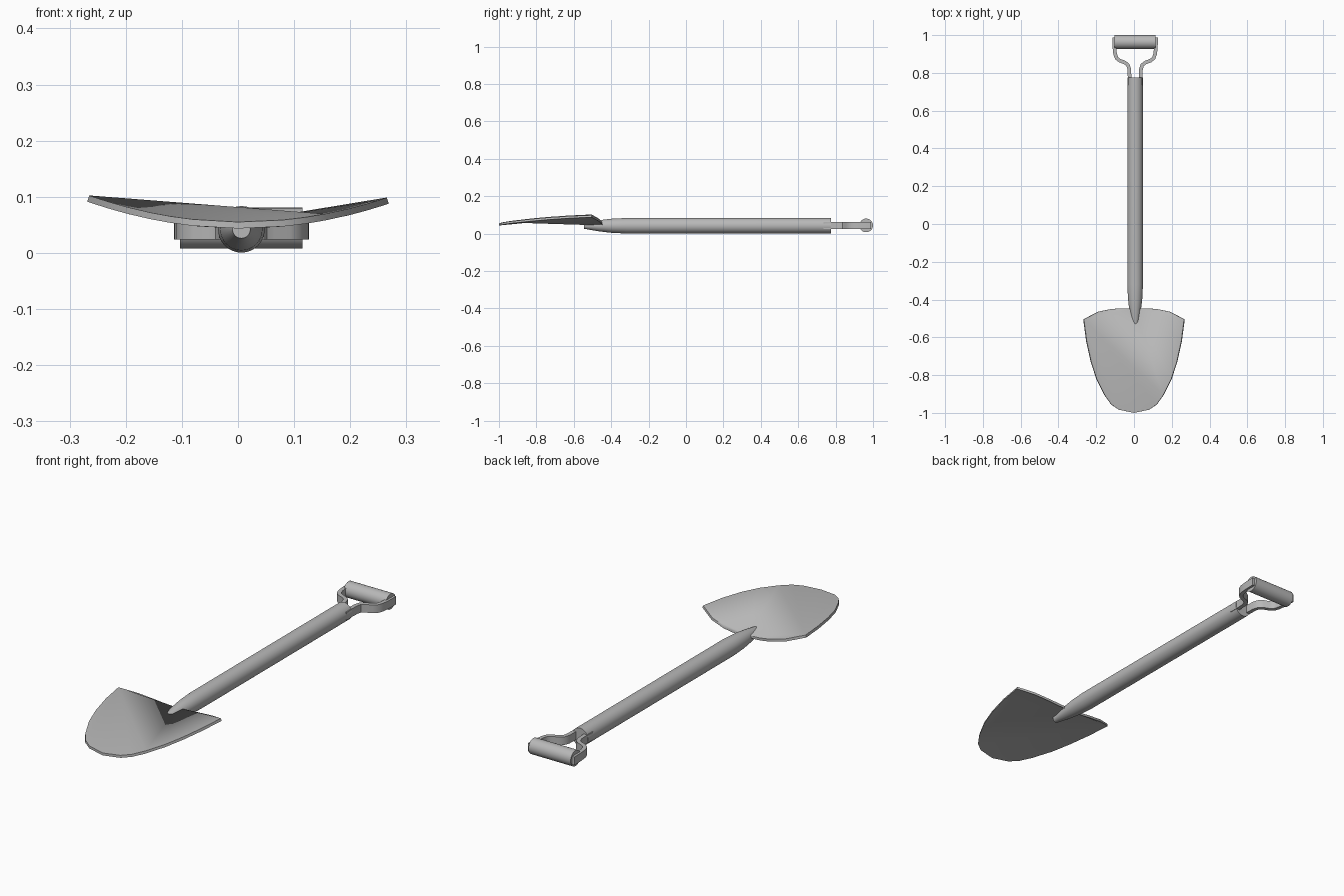
import bpy, bmesh, math
from mathutils import Vector

if "Cube" in bpy.data.objects:
    bpy.data.objects.remove(bpy.data.objects["Cube"])

CX, CZ = 0.006, 0.042      # axis of the shaft

steel = bpy.data.materials.new("grey")
steel.use_nodes = True
GREY = (0.48, 0.48, 0.48, 1)
steel.diffuse_color = GREY
steel.node_tree.nodes["Principled BSDF"].inputs["Base Color"].default_value = GREY


def finish(bm, name, angle=35):
    bmesh.ops.recalc_face_normals(bm, faces=bm.faces)
    mesh = bpy.data.meshes.new(name)
    bm.to_mesh(mesh)
    bm.free()
    mesh.materials.append(steel)
    obj = bpy.data.objects.new(name, mesh)
    bpy.context.collection.objects.link(obj)
    bpy.ops.object.select_all(action='DESELECT')
    obj.select_set(True)
    bpy.context.view_layer.objects.active = obj
    bpy.ops.object.shade_smooth_by_angle(angle=math.radians(angle))
    return obj


def loft(bm, rings):
    """Skin a list of equal point rings and cap both ends."""
    loops = [[bm.verts.new(p) for p in ring] for ring in rings]
    n = len(loops[0])
    for a, b in zip(loops, loops[1:]):
        for i in range(n):
            j = (i + 1) % n
            bm.faces.new((a[i], a[j], b[j], b[i]))
    bm.faces.new(loops[0])
    bm.faces.new(loops[-1])


def circle(n, r):
    return [(r * math.cos(2 * math.pi * i / n), r * math.sin(2 * math.pi * i / n))
            for i in range(n)]


# Shaft with a tapered tip
bm = bmesh.new()
profile = [(-0.545, 0.016), (-0.47, 0.029), (-0.40, 0.0375), (-0.32, 0.0415), (0.775, 0.0415)]
loft(bm, [[(CX + u, y, CZ + v) for u, v in circle(32, r)] for y, r in profile])
finish(bm, "shaft")

# Grip bar across the top
bm = bmesh.new()
loft(bm, [[(x, 0.9635 + u, 0.044 + v) for u, v in circle(32, 0.0365)] for x in (-0.103, 0.115)])
finish(bm, "grip")

# Two bent flat prongs joining the shaft to the grip
path = [Vector(p) for p in [(0.0305, 0.735), (0.0295, 0.78), (0.031, 0.82), (0.038, 0.842),
                            (0.055, 0.855), (0.082, 0.865), (0.098, 0.878), (0.106, 0.90),
                            (0.110, 0.935), (0.111, 0.988)]]
for side, name in ((1, "left_prong"), (-1, "right_prong")):
    bm = bmesh.new()
    rings = []
    for i, p in enumerate(path):
        t = (path[min(i + 1, len(path) - 1)] - path[max(i - 1, 0)]).normalized()
        n = Vector((-t.y, t.x)) * 0.0095
        rings.append([(CX + side * q.x, q.y, z) for q, z in
                      ((p + n, 0.024), (p - n, 0.024), (p - n, 0.062), (p + n, 0.062))])
    loft(bm, rings)
    finish(bm, name)

# Blade: half outline from the back middle round to the front middle
half = [(0.07, -0.447), (0.12, -0.45), (0.19, -0.465), (0.265, -0.505), (0.25, -0.62),
        (0.226, -0.73), (0.197, -0.82), (0.155, -0.905), (0.12, -0.955), (0.08, -0.983)]
outline = [(0, -0.446)] + half + [(0, -1.0)] + [(-x, y) for x, y in reversed(half)]
count = len(outline)
LEFT_CORNER = count - 4     # corner on the -x side
RIGHT_EDGE = 8              # front point on the +x side

bm = bmesh.new()
top, bottom = [], []
for x, y in outline:
    z = 0.055 + 0.0455 * (x / 0.265) ** 2 - 0.007 * x
    slope = 2 * 0.0455 * x / 0.265 ** 2
    down = Vector((slope, 0, -1)).normalized() * 0.0115
    p = Vector((x, y, z))
    top.append(bm.verts.new(p))
    bottom.append(bm.verts.new(p + down))
# Flat fans stretched over the curved rim
tris = [(0, i, i + 1) for i in range(1, RIGHT_EDGE)]
tris.append((0, RIGHT_EDGE, LEFT_CORNER))
tris += [(LEFT_CORNER, i, i + 1) for i in range(RIGHT_EDGE, LEFT_CORNER - 1)]
tris += [(LEFT_CORNER, i, (i + 1) % count) for i in range(LEFT_CORNER + 1, count)]
for skin in (top, bottom):
    for t in tris:
        bm.faces.new([skin[i] for i in t])
for i in range(count):
    j = (i + 1) % count
    bm.faces.new((top[i], top[j], bottom[j], bottom[i]))
finish(bm, "blade")
